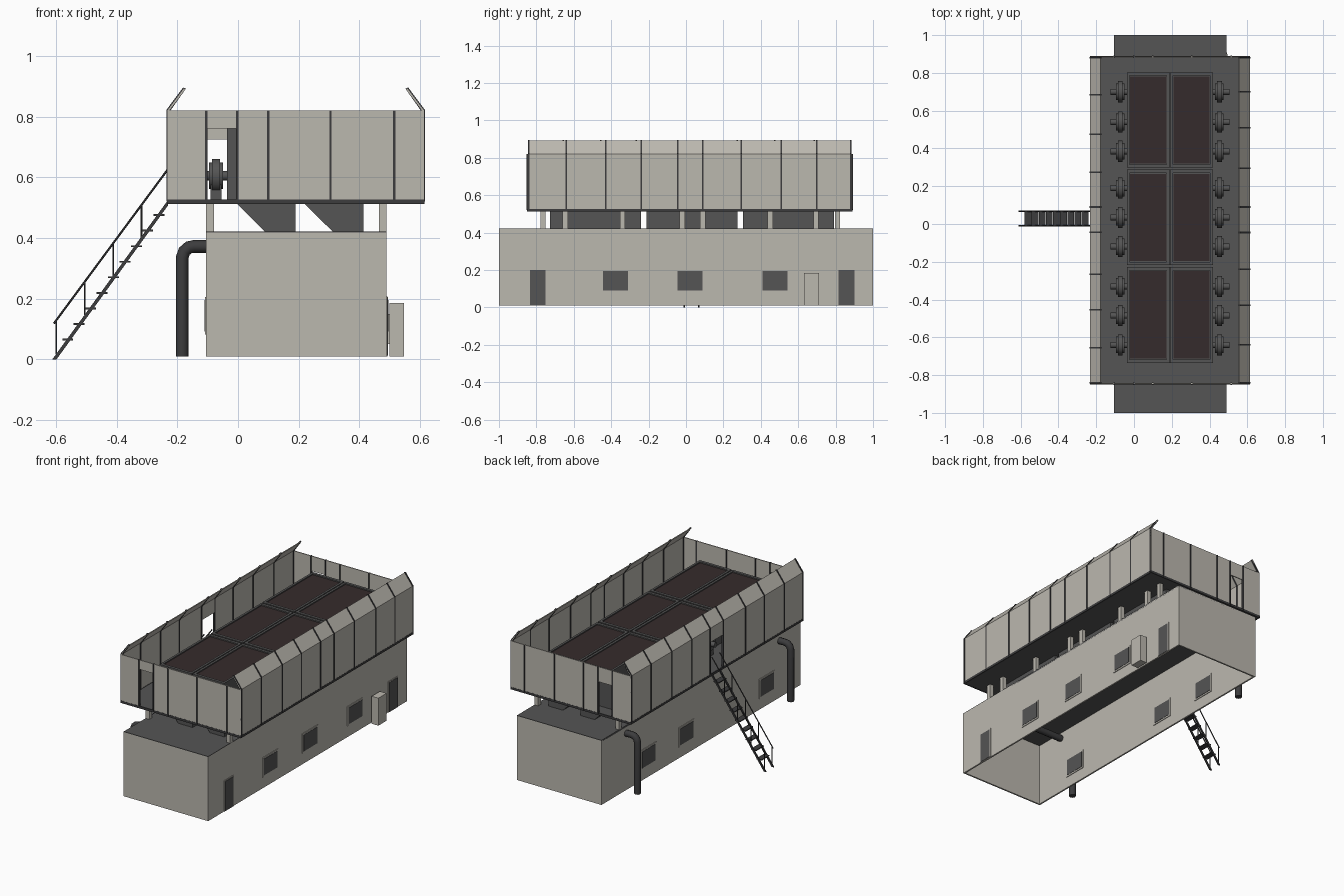
import bpy, bmesh, math
from mathutils import Matrix, Vector

cube = bpy.data.objects.get("Cube")
if cube:
    bpy.data.objects.remove(cube, do_unlink=True)


def material(name, r, g, b):
    m = bpy.data.materials.new(name)
    m.use_nodes = True
    m.diffuse_color = (r, g, b, 1)
    m.node_tree.nodes["Principled BSDF"].inputs["Base Color"].default_value = (r, g, b, 1)
    return m


BEIGE = material("warm_beige", 0.50, 0.48, 0.43)
GREY = material("dark_grey", 0.09, 0.09, 0.09)
STEEL = material("blackened_steel", 0.045, 0.045, 0.047)
BROWN = material("dark_brown", 0.036, 0.024, 0.025)

MID = 0.19                      # centre plane of the upper deck
DECK, WALL_TOP = 0.52, 0.82
Y0, Y1 = -0.845, 0.885          # deck ends
X0, X1 = -0.23, 0.61            # deck sides


def flip(x):
    return 2 * MID - x


def finish(name, bm, mat, smooth=False):
    bmesh.ops.recalc_face_normals(bm, faces=bm.faces)
    me = bpy.data.meshes.new(name)
    bm.to_mesh(me)
    bm.free()
    me.materials.append(mat)
    ob = bpy.data.objects.new(name, me)
    bpy.context.collection.objects.link(ob)
    if smooth:
        bpy.ops.object.select_all(action='DESELECT')
        ob.select_set(True)
        bpy.context.view_layer.objects.active = ob
        bpy.ops.object.shade_smooth_by_angle(angle=math.radians(40))
    return ob


def add_box(bm, x, y, z):
    size = [b - a for a, b in (x, y, z)]
    mid = [(a + b) / 2 for a, b in (x, y, z)]
    bmesh.ops.create_cube(bm, size=1, matrix=Matrix.Translation(mid) @ Matrix.Diagonal((*size, 1)))


def boxes(name, mat, items):
    bm = bmesh.new()
    for it in items:
        add_box(bm, *it)
    return finish(name, bm, mat)


def add_prism(bm, profile, y0, y1):
    """Extrude an x-z outline along y."""
    face = bm.faces.new([bm.verts.new((x, y0, z)) for x, z in profile])
    out = bmesh.ops.extrude_face_region(bm, geom=[face])
    bmesh.ops.translate(bm, vec=(0, y1 - y0, 0), verts=[v for v in out["geom"] if isinstance(v, bmesh.types.BMVert)])


def prisms(name, mat, items):
    bm = bmesh.new()
    for it in items:
        add_prism(bm, *it)
    return finish(name, bm, mat)


def add_rod(bm, a, b, r, sides=12):
    a, b = Vector(a), Vector(b)
    rot = (b - a).to_track_quat('Z', 'Y').to_matrix().to_4x4()
    bmesh.ops.create_cone(bm, cap_ends=True, segments=sides, radius1=r, radius2=r, depth=(b - a).length,
                          matrix=Matrix.Translation((a + b) / 2) @ rot)


# Lower building: four walls open underneath, dark roof
L, R, T = -0.105, 0.49, 0.01
H = (0.01, 0.418)
boxes("building_walls", BEIGE, [((L, L + T), (-1, 1), H), ((R - T, R), (-1, 1), H),
                                ((L, R), (-1, -1 + T), H), ((L, R), (1 - T, 1), H)])
boxes("building_roof", GREY, [((L, R), (-1, 1), (0.41, 0.421))])

# Windows and doors
frames, panes = [], []
for wall, centres in ((R - T / 2, (-0.378, 0.022, 0.475)), (L + T / 2, (0.53, 0.15, -0.66))):
    for y in centres:
        for w, h, t, group in ((0.077, 0.062, 0.009, frames), (0.067, 0.052, 0.011, panes)):
            group.append(((wall - t, wall + t), (y - w, y + w), (0.143 - h, 0.143 + h)))
for y in (-0.793, 0.858):
    frames.append(((R, R + 0.003), (y - 0.049, y + 0.049), (0.01, 0.207)))
    panes.append(((R, R + 0.005), (y - 0.042, y + 0.042), (0.012, 0.2)))
boxes("opening_frames", BEIGE, frames)
boxes("window_and_door_panels", GREY, panes)
boxes("utility_cabinet", BEIGE, [((0.5, 0.547), (0.63, 0.712), (0.01, 0.185)),
                                 ((R, 0.5), (0.65, 0.69), (0.05, 0.15))])

# Deck, its short posts and the hoppers below
boxes("deck_floor", GREY, [((X0, X1), (Y0, Y1), (0.513, 0.525))])
boxes("deck_edge_trim", STEEL, [((x - 0.004, x + 0.004), (Y0 - 0.004, Y1 + 0.004), (0.512, 0.527)) for x in (X0, X1)]
      + [((X0, X1), (y - 0.004, y + 0.004), (0.512, 0.527)) for y in (Y0, Y1)])
post_y = (-0.765, -0.645, -0.34, -0.02, 0.09, 0.45, 0.695, 0.81)
boxes("deck_posts", BEIGE, [((x, x + 0.026), (y - 0.014, y + 0.014), (0.42, 0.514)) for x in (L, R - 0.026) for y in post_y])
cells = ((-0.735, -0.228), (-0.218, 0.288), (0.298, 0.803))
prisms("hoppers", GREY, [([(x, 0.514), (x + 0.095, 0.42), (x + 0.195, 0.42), (x + 0.195, 0.514)], a + 0.008, b - 0.012)
                         for x in (-0.005, 0.218) for a, b in cells])

# Deck screens, with access openings at both ends and by the stairs
t = 0.003
low = (DECK, WALL_TOP)
ends = []
for y, top in ((Y0, 0.76), (Y1, 0.725)):
    yy = (y - t, y + t)
    ends += [((X0, L), yy, low), ((0, X1), yy, low), ((L, 0), yy, (top, WALL_TOP))]
boxes("end_screens", BEIGE, ends)
left = (X0 - t, X0 + t)
boxes("side_screens", BEIGE, [((X1 - t, X1 + t), (Y0, Y1), low), (left, (Y0, -0.043), low),
                              (left, (0.09, Y1), low), (left, (-0.043, 0.09), (0.73, WALL_TOP))])
slope = [(X0 - t, WALL_TOP), (-0.178, 0.893), (-0.174, 0.89), (X0 + t, WALL_TOP)]
prisms("sloped_screens", BEIGE, [(slope, Y0, Y1), ([(flip(x), z) for x, z in slope], Y0, Y1)])

# Screen ribs
rib = [(X0 - 0.006, DECK), (X0 - 0.006, 0.822), (-0.181, 0.896), (-0.172, 0.892), (X0 + 0.006, 0.818), (X0 + 0.006, DECK)]
rib_r = [(flip(x), z) for x, z in rib]
left_y = (-0.841, -0.655, -0.455, -0.265, -0.043, 0.09, 0.275, 0.475, 0.685, 0.881)
right_y = (-0.841, -0.64, -0.43, -0.24, -0.045, 0.09, 0.295, 0.51, 0.70, 0.881)
prisms("side_ribs", STEEL, [(p, y - 0.004, y + 0.004) for p, ys in ((rib, left_y), (rib_r, right_y)) for y in ys])
boxes("end_ribs", STEEL, [((x - 0.004, x + 0.004), (y - 0.007, y + 0.007), low)
                          for x in (L, -0.002, 0.1, 0.305, 0.515) for y in (Y0, Y1)])

# Cooler cells with framed dark tops
boxes("cooler_casings", GREY, [((-0.037, 0.417), c, (0.525, 0.755)) for c in cells])
rims, tops = [], []
for a, b in cells:
    for x0, x1 in ((-0.037, 0.187), (0.193, 0.417)):
        tops.append(((x0 + 0.016, x1 - 0.016), (a + 0.022, b - 0.022), (0.755, 0.761)))
        for x in (x0, x1 - 0.014):
            rims.append(((x, x + 0.014), (a, b), (0.754, 0.766)))
        for y in (a, b - 0.018):
            rims.append(((x0, x1), (y, y + 0.018), (0.754, 0.766)))
boxes("cooler_rims", GREY, rims)
boxes("cooler_tops", BROWN, tops)

# Row of motors along each side of the coolers
bm = bmesh.new()
for y in (0.70, 0.54, 0.385, 0.19, 0.035, -0.12, -0.33, -0.485, -0.64):
    for side in (lambda x: x, flip):
        for a, b, r in ((-0.095, -0.05, 0.044), (-0.085, -0.06, 0.056), (-0.125, -0.03, 0.016)):
            add_rod(bm, (side(a), y, 0.605), (side(b), y, 0.605), r)
        xs = sorted((side(-0.09), side(-0.055)))
        add_box(bm, xs, (y - 0.03, y + 0.03), (0.525, 0.575))
finish("cooler_motors", bm, GREY, smooth=True)

# Bent pipes entering the building
for label, y in (("front", -0.79), ("back", 0.75)):
    curve = bpy.data.curves.new("pipe_path", 'CURVE')
    curve.dimensions = '3D'
    curve.bevel_depth = 0.021
    curve.bevel_resolution = 2
    curve.use_fill_caps = True
    sp = curve.splines.new('POLY')
    path = [(-0.184, 0.01), (-0.184, 0.335), (-0.177, 0.356), (-0.162, 0.369), (-0.145, 0.372), (0.11, 0.372)]
    sp.points.add(len(path) - 1)
    for p, (x, z) in zip(sp.points, path):
        p.co = (x, y, z, 1)
    ob = bpy.data.objects.new(label + "_pipe", curve)
    bpy.context.collection.objects.link(ob)
    curve.materials.append(STEEL)

# Stairs: stringers, treads and handrails
sides = (-0.01, 0.068)
foot, head = -0.612, X0
rise = DECK / (head - foot)
prisms("stair_stringers", STEEL, [([(foot, 0), (foot + 0.014, 0), (head, DECK - 0.012), (head, DECK + 0.006)],
                                   y - 0.004, y + 0.004) for y in sides])
treads = []
for i in range(9):
    z = 0.065 + i * 0.0513
    x = foot + z / rise + 0.003
    treads.append(((x - 0.018, x + 0.018), sides, (z - 0.003, z + 0.003)))
boxes("stair_treads", STEEL, treads)
bm = bmesh.new()
for y in sides:
    add_rod(bm, (foot + 0.005, y, 0.118), (head, y, 0.628), 0.0035, 6)
    for x in (-0.599, -0.505, -0.411, -0.318):
        z = (x - foot) * rise
        add_rod(bm, (x, y, z), (x, y, z + 0.112), 0.003, 6)
finish("stair_handrails", bm, STEEL)
